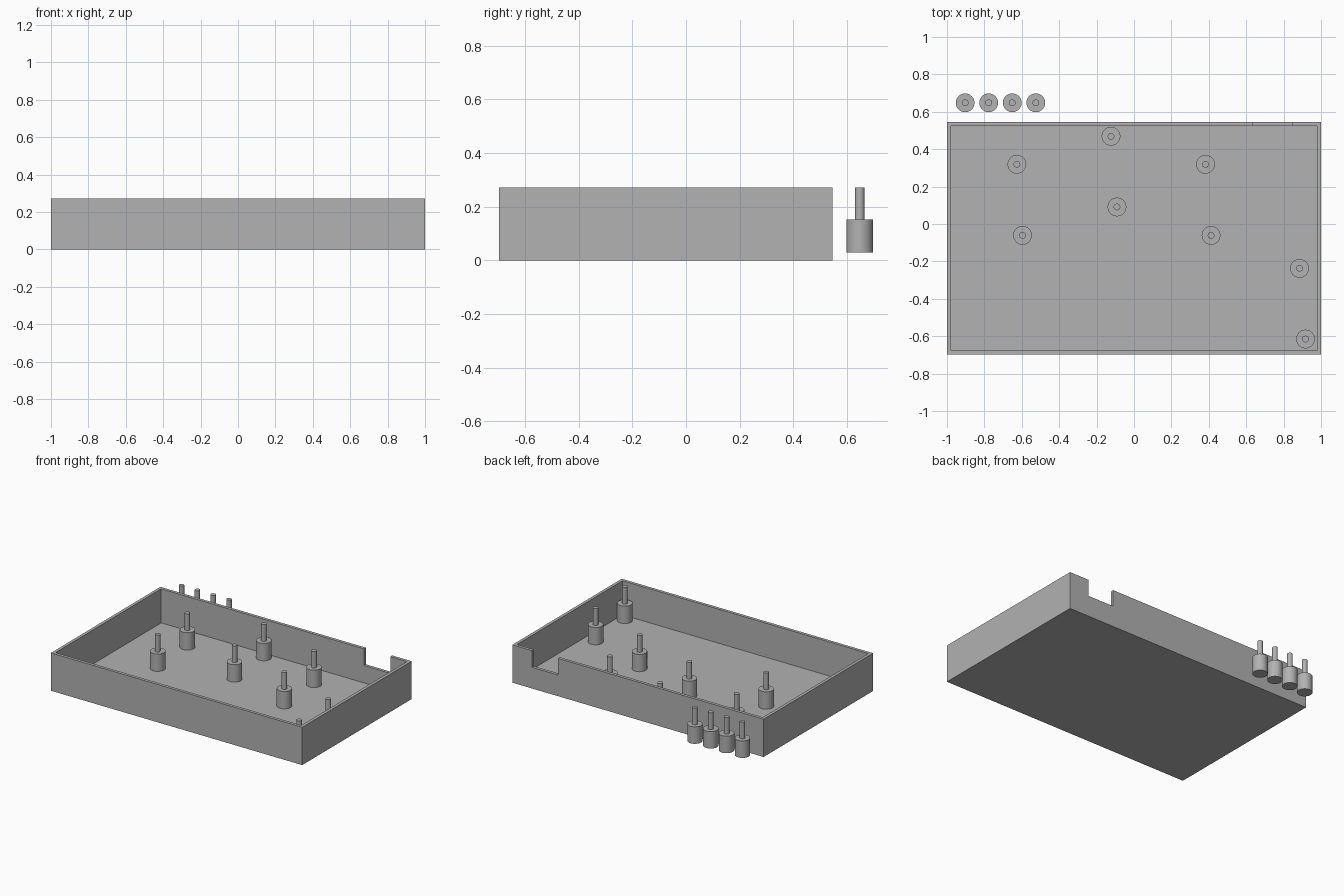
import bpy
import bmesh
import math
from mathutils import Matrix

if "Cube" in bpy.data.objects:
    bpy.data.objects.remove(bpy.data.objects["Cube"], do_unlink=True)

# Single plain grey for every part
grey = bpy.data.materials.new("plain_grey")
grey.use_nodes = True
colour = (0.445, 0.445, 0.445, 1)
grey.diffuse_color = colour
grey.node_tree.nodes["Principled BSDF"].inputs["Base Color"].default_value = colour

TOP, LEDGE, FLOOR, WALL = 0.272, 0.152, 0.027, 0.022
FRONT, BACK = -0.698, 0.546


def add_object(name, bm):
    mesh = bpy.data.meshes.new(name)
    bm.to_mesh(mesh)
    bm.free()
    mesh.materials.append(grey)
    obj = bpy.data.objects.new(name, mesh)
    bpy.context.collection.objects.link(obj)
    return obj


def box(low, high):
    bm = bmesh.new()
    size = [h - l for l, h in zip(low, high)]
    middle = [(h + l) / 2 for l, h in zip(low, high)]
    bmesh.ops.create_cube(bm, size=1, matrix=Matrix.Translation(middle) @ Matrix.Diagonal((*size, 1)))
    return bm


def top_face(bm):
    return max(bm.faces, key=lambda f: f.calc_center_median().z)


def inset_and_push(bm, inset, z):
    """Inset the top face, then extrude it to height z."""
    face = top_face(bm)
    bmesh.ops.inset_region(bm, faces=[face], thickness=inset, use_even_offset=True)
    result = bmesh.ops.extrude_discrete_faces(bm, faces=[face])
    for vert in result["faces"][0].verts:
        vert.co.z = z


# Open tray: solid block hollowed from above
bm = box((-1, FRONT, 0), (1, BACK, TOP))
inset_and_push(bm, WALL, FLOOR)
tray = add_object("tray", bm)

# Cable notch in the back wall
cutter = add_object("notch_cutter", box((0.635, BACK - 0.05, LEDGE), (0.845, BACK + 0.05, TOP + 0.1)))
cutter.hide_render = True
notch = tray.modifiers.new("notch", "BOOLEAN")
notch.operation = "DIFFERENCE"
notch.solver = "EXACT"
notch.object = cutter
bpy.context.view_layer.objects.active = tray
bpy.ops.object.modifier_apply(modifier=notch.name)
bpy.data.objects.remove(cutter, do_unlink=True)


# Standoff: wide round base with a thin locating pin
def standoff(name, x, y, bottom):
    bm = bmesh.new()
    bmesh.ops.create_cone(bm, cap_ends=True, segments=48, radius1=0.05, radius2=0.05, depth=LEDGE - bottom,
                          matrix=Matrix.Translation((0, 0, (LEDGE + bottom) / 2)))
    inset_and_push(bm, 0.032, TOP)
    obj = add_object(name, bm)
    obj.location = (x, y, 0)
    bpy.ops.object.select_all(action="DESELECT")
    obj.select_set(True)
    bpy.context.view_layer.objects.active = obj
    bpy.ops.object.shade_smooth_by_angle(angle=math.radians(30))


# Standoffs on the tray floor
inner = [(-0.123, 0.469), (-0.626, 0.319), (0.382, 0.319), (-0.091, 0.091),
         (-0.596, -0.061), (0.412, -0.061), (0.885, -0.237), (0.917, -0.615)]
for i, (x, y) in enumerate(inner):
    standoff(f"floor_standoff_{i + 1}", x, y, FLOOR - 0.005)

# Row of loose standoffs behind the tray
for i in range(4):
    standoff(f"spare_standoff_{i + 1}", -0.903 + 0.126 * i, 0.648, 0.03)
